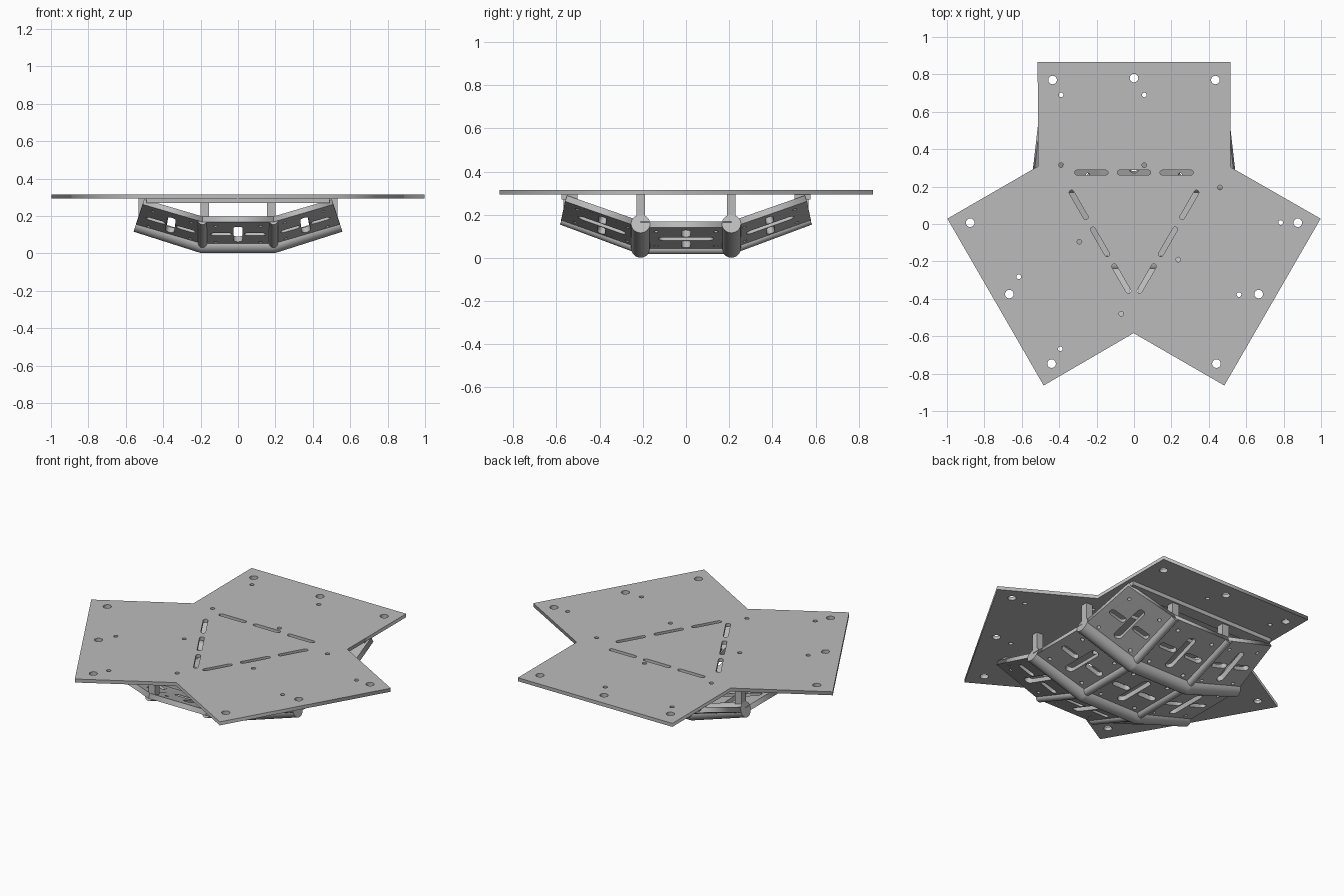
import bpy, bmesh, math
from mathutils import Vector, Matrix

cube = bpy.data.objects.get("Cube")
if cube:
    bpy.data.objects.remove(cube, do_unlink=True)

# One flat grey for everything
grey = bpy.data.materials.new("plain_grey")
grey.use_nodes = True
colour = (0.5, 0.5, 0.5, 1)
grey.diffuse_color = colour
grey.node_tree.nodes["Principled BSDF"].inputs["Base Color"].default_value = colour


def add_object(name, mesh, smooth=False):
    obj = bpy.data.objects.new(name, mesh)
    bpy.context.collection.objects.link(obj)
    mesh.materials.clear()
    mesh.materials.append(grey)
    if smooth:
        bpy.ops.object.select_all(action="DESELECT")
        obj.select_set(True)
        bpy.context.view_layer.objects.active = obj
        bpy.ops.object.shade_smooth_by_angle(angle=math.radians(35))
    return obj


def slot(cx, cy, length, width, angle=0, steps=8):
    """Rounded slot outline; equal length and width give a round hole."""
    r, half = width / 2, (length - width) / 2
    turn = Matrix.Rotation(angle, 2)
    points = []
    for side in (1, -1):
        for i in range(steps + 1 if half > 0 else steps):
            a = math.pi * (i / steps - 0.5)
            p = Vector((side * (half + r * math.cos(a)), side * r * math.sin(a)))
            points.append(Vector((cx, cy)) + turn @ p)
    return points


def sheet(name, loops, thickness):
    """Flat sheet with holes, centred on z = 0."""
    curve = bpy.data.curves.new(name, "CURVE")
    curve.dimensions, curve.fill_mode = "2D", "BOTH"
    curve.extrude = thickness / 2
    for loop in loops:
        spline = curve.splines.new("POLY")
        spline.points.add(len(loop) - 1)
        for point, p in zip(spline.points, loop):
            point.co = (p[0], p[1], 0, 1)
        spline.use_cyclic_u = True
    temp = bpy.data.objects.new("temp", curve)
    bpy.context.collection.objects.link(temp)
    graph = bpy.context.evaluated_depsgraph_get()
    mesh = bpy.data.meshes.new_from_object(temp.evaluated_get(graph))
    bpy.data.objects.remove(temp, do_unlink=True)
    bm = bmesh.new()
    bm.from_mesh(mesh)
    bmesh.ops.remove_doubles(bm, verts=bm.verts, dist=0.00001)
    bmesh.ops.recalc_face_normals(bm, faces=bm.faces)
    bm.to_mesh(mesh)
    bm.free()
    mesh.name = name
    return mesh


def box(name, centre, size):
    bm = bmesh.new()
    bmesh.ops.create_cube(bm, size=1, matrix=Matrix.Translation(centre) @ Matrix.Diagonal((*size, 1)))
    mesh = bpy.data.meshes.new(name)
    bm.to_mesh(mesh)
    bm.free()
    return add_object(name, mesh)


# Three-armed top plate with round holes and a triangle of slots
centre = Vector((0, 0.01))
outline, holes = [], []
for k in range(3):
    turn = Matrix.Rotation(k * math.tau / 3, 2)
    place = lambda x, y: centre + turn @ Vector((x, y))
    outline += [place(0.515, 0.295), place(0.515, 0.855), place(-0.515, 0.855)]
    for x, y in ((-0.435, 0.76), (0, 0.77), (0.435, 0.76)):
        holes.append(slot(*place(x, y), 0.046, 0.046))
    for x in (-0.39, 0.055):
        for y in (0.305, 0.68):
            holes.append(slot(*place(x, y), 0.025, 0.025))
    for x in (-0.228, 0, 0.228):
        row = 0.265 if k == 0 else 0.21
        holes.append(slot(*place(x, row), 0.178, 0.026, k * math.tau / 3))
plate = add_object("top_plate", sheet("top_plate", [outline] + holes, 0.021))
plate.location.z = 0.305

# Faceted bowl: grid of corner points on its lower surface
def grid_point(i, j):
    sx, sy = (-1 if i < 2 else 1), (-1 if j < 2 else 1)
    outer_x, outer_y = i in (0, 3), j in (0, 3)
    if outer_x and outer_y:
        p = (0.51, 0.56, 0.262)
    elif outer_x:
        p = (0.55, 0.21, 0.14)
    elif outer_y:
        p = (0.19, 0.58, 0.168)
    else:
        p = (0.19, 0.21, 0.036)
    return Vector((sx * p[0], sy * p[1], p[2]))


# Bowl panels, each with a long slot, two short slots and four screw holes
w, d, thick = 0.38, 0.41, 0.03
panel_loops = [[(-w / 2, -d / 2), (w / 2, -d / 2), (w / 2, d / 2), (-w / 2, d / 2)],
               slot(0, 0, 0.25, 0.05, math.pi / 2)]
for s in (-1, 1):
    panel_loops.append(slot(s * 0.09, 0, 0.115, 0.04))
    for t in (-1, 1):
        panel_loops.append(slot(s * 0.12, t * 0.135, 0.022, 0.022))
panel_mesh = sheet("panel", panel_loops, thick)
rows, columns = ("front", "middle", "back"), ("right", "centre", "left")
for i in range(3):
    for j in range(3):
        a, b = grid_point(i, j), grid_point(i + 1, j)
        e, c = grid_point(i, j + 1), grid_point(i + 1, j + 1)
        normal = (c - a).cross(e - b).normalized()
        mesh = panel_mesh.copy()
        for v in mesh.vertices:
            u, t = v.co.x / w + 0.5, v.co.y / d + 0.5
            base = a.lerp(b, u).lerp(e.lerp(c, u), t)
            v.co = base + normal * (v.co.z + thick / 2)
        add_object(f"panel_{rows[j]}_{columns[i]}", mesh)
bpy.data.meshes.remove(panel_mesh)


# Round ribs along the folds, with ball joints at the bends
def rib(name, points, radius):
    bm = bmesh.new()
    points = [Vector(p) for p in points]
    for p, q in zip(points, points[1:]):
        axis = q - p
        matrix = Matrix.Translation((p + q) / 2) @ axis.to_track_quat("Z", "Y").to_matrix().to_4x4()
        bmesh.ops.create_cone(bm, cap_ends=True, segments=32, radius1=radius, radius2=radius,
                              depth=axis.length, matrix=matrix)
    for p in points[1:-1]:
        bmesh.ops.create_uvsphere(bm, u_segments=32, v_segments=16, radius=radius,
                                  matrix=Matrix.Translation(p))
    mesh = bpy.data.meshes.new(name)
    bm.to_mesh(mesh)
    bm.free()
    add_object(name, mesh, smooth=True)


for s, side in ((-1, "front"), (1, "back")):
    y = s * 0.21
    rib(f"wide_rib_{side}", [(-0.545, y, 0.158), (-0.19, y, 0.045),
                             (0.19, y, 0.045), (0.545, y, 0.158)], 0.044)
    # Straight beam joining the bowl corners under the plate
    box(f"beam_{side}", (0, s * 0.54, 0.283), (0.98, 0.075, 0.025))
for s, side in ((-1, "right"), (1, "left")):
    x = s * 0.19
    rib(f"narrow_rib_{side}", [(x, -0.575, 0.178), (x, -0.21, 0.042),
                               (x, 0.21, 0.042), (x, 0.575, 0.178)], 0.025)

# Posts carrying the plate from the rib ends
for sx, side in ((-1, "right"), (1, "left")):
    for sy, end in ((-1, "front"), (1, "back")):
        box(f"end_post_{end}_{side}", (sx * 0.178, sy * 0.545, 0.24), (0.044, 0.044, 0.115))
        box(f"side_post_{end}_{side}", (sx * 0.51, sy * 0.21, 0.24), (0.044, 0.04, 0.115))
